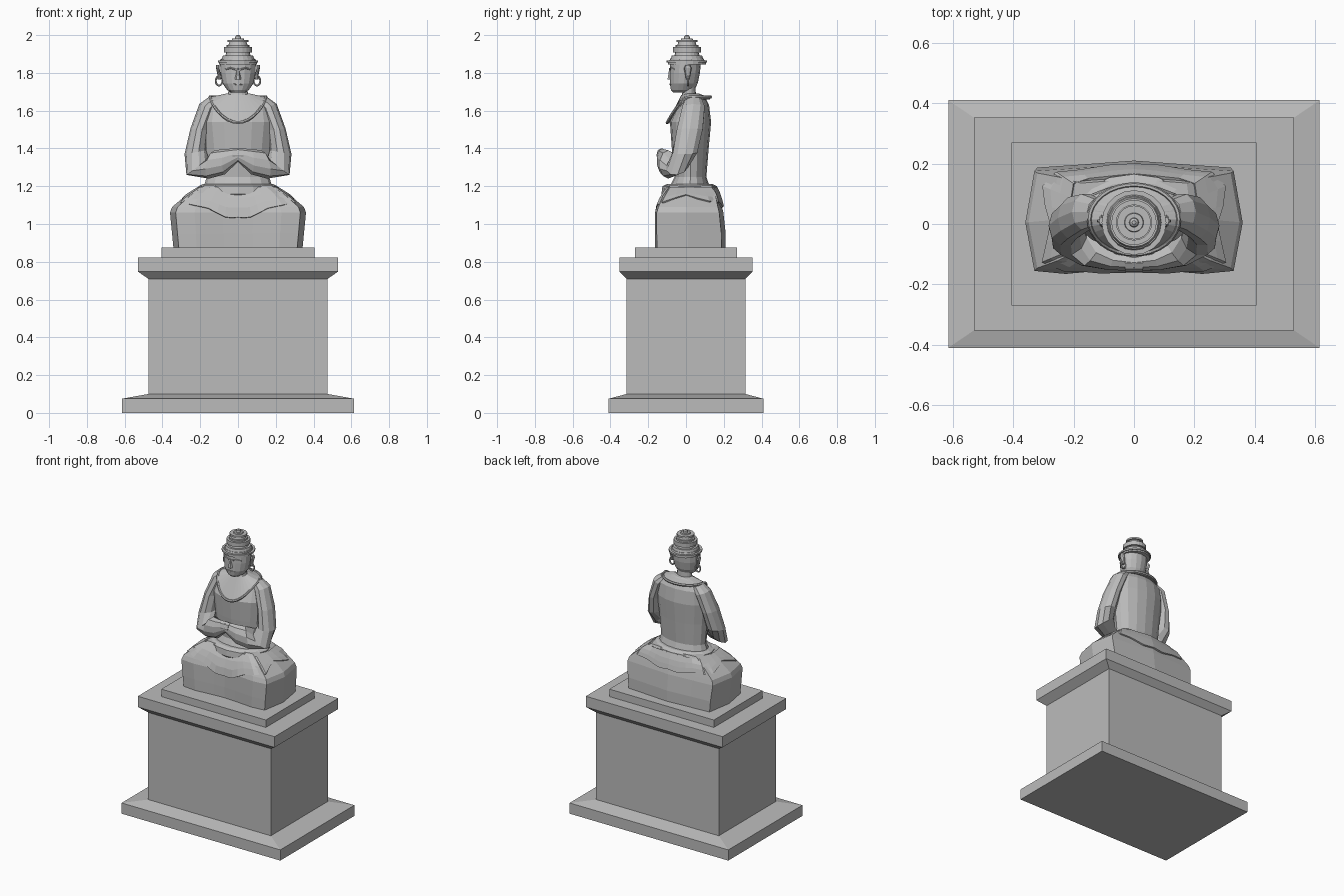
import bpy, bmesh, math
from math import sin, cos, tau
from mathutils import Vector
from mathutils.bvhtree import BVHTree

if "Cube" in bpy.data.objects:
    bpy.data.objects.remove(bpy.data.objects["Cube"])

stone = bpy.data.materials.new("grey stone")
stone.use_nodes = True
stone.diffuse_color = (0.5, 0.5, 0.5, 1)
stone.node_tree.nodes["Principled BSDF"].inputs["Base Color"].default_value = (0.5, 0.5, 0.5, 1)


def loft(name, rings, cap=True, closed=False):
    """Skin a list of equally long point rings."""
    bm = bmesh.new()
    vs = [[bm.verts.new(p) for p in ring] for ring in rings]
    n = len(vs[0])
    pairs = list(zip(vs, vs[1:])) + ([(vs[-1], vs[0])] if closed else [])
    for a, b in pairs:
        for i in range(n):
            j = (i + 1) % n
            bm.faces.new((a[i], a[j], b[j], b[i]))
    if cap and not closed:
        bm.faces.new(vs[0])
        bm.faces.new(vs[-1])
    bmesh.ops.recalc_face_normals(bm, faces=bm.faces)
    mesh = bpy.data.meshes.new(name)
    bm.to_mesh(mesh)
    bm.free()
    mesh.materials.append(stone)
    ob = bpy.data.objects.new(name, mesh)
    bpy.context.collection.objects.link(ob)
    return ob


def oval(z, rx, front, back, n=16):
    """Level elliptical ring between a front and a back depth."""
    mid, ry = (front + back) / 2, (back - front) / 2
    return [(rx * cos(tau * i / n), mid + ry * sin(tau * i / n), z) for i in range(n)]


def section(centre, u, v, n=10):
    """Elliptical ring spanned by two axis vectors."""
    c, u, v = Vector(centre), Vector(u), Vector(v)
    return [c + u * cos(tau * i / n) + v * sin(tau * i / n) for i in range(n)]


def rect(z, x, y):
    return [(-x, -y, z), (x, -y, z), (x, y, z), (-x, y, z)]


def mirrored(rings, side):
    return [[(p[0] * side, p[1], p[2]) for p in ring] for ring in rings]


def solidify(ob, thickness):
    mod = ob.modifiers.new("thickness", "SOLIDIFY")
    mod.thickness = thickness


# Pedestal: footing, shaft, cornice and plinth
loft("pedestal", [rect(*r) for r in (
    (0, .615, .41), (.075, .615, .41), (.10, .475, .315), (.71, .475, .315),
    (.748, .53, .352), (.823, .53, .352))])
loft("plinth", [rect(.823, .405, .27), rect(.875, .405, .27)])

# Crossed legs under the robe
half = [(0, .21), (.18, .197), (.33, .187), (.36, .01), (.33, -.155),
        (.23, -.165), (.08, -.152), (0, -.148)]
outline = half + [(-x, y) for x, y in half[-2:0:-1]]


def lap_ring(z, sx, front, back):
    return [(x * sx, front + (y + .165) / .375 * (back - front), z) for x, y in outline]


lap = loft("crossed_legs", [lap_ring(*r) for r in (
    (.875, .95, -.163, .21), (.95, .97, -.165, .21), (1.06, 1, -.165, .198),
    (1.09, .97, -.155, .19), (1.15, .77, -.13, .175), (1.205, .53, -.09, .15))])

# Robe hem draped over the legs
tree = BVHTree.FromPolygons([v.co for v in lap.data.vertices],
                            [p.vertices for p in lap.data.polygons])


def on_lap(angle, z):
    out = Vector((cos(angle), sin(angle), 0))
    hit = tree.ray_cast(Vector((0, 0, z)) + out, -out)[0]
    return (hit or Vector((0, 0, z)) + out * .15) + out * .012


def hem_height(angle):
    front = -sin(angle)
    return 1.15 - .12 * max(front, 0) ** 1.5 - .06 * max(-front, 0) + .006 * cos(8 * angle)


steps = [tau * i / 32 for i in range(32)]
hem = loft("robe_hem", [[on_lap(a, hem_height(a) * (1 - t) + 1.195 * t) for a in steps]
                        for t in (0, .33, .66, 1)], cap=False)
solidify(hem, .012)

# Waist sash
loft("sash", [oval(*r) for r in (
    (1.145, .2, -.12, .16), (1.16, .215, -.13, .17), (1.2, .21, -.125, .165),
    (1.212, .185, -.1, .14))])

# Torso
loft("torso", [oval(*r) for r in (
    (1.17, .19, -.1, .135), (1.25, .165, -.06, .108), (1.4, .178, -.075, .12),
    (1.54, .195, -.085, .133), (1.63, .18, -.04, .122), (1.675, .13, -.01, .1),
    (1.69, .06, 0, .07))])

# Collar flap: low in front, level behind
outer, inner = [], []
for a in steps:
    front = max(-sin(a), 0)
    outer.append((.148 * cos(a), .015 + .115 * sin(a), 1.672 - .135 * front ** 1.6))
    inner.append((.055 * cos(a), .015 + .04 * sin(a), 1.692 - .01 * front))
collar = loft("collar", [outer, inner], cap=False)
solidify(collar, .012)
loft("collar_rim", [section(p, (.008 * cos(a), .008 * sin(a), 0), (0, 0, .009), 6)
                    for p, a in zip(outer, steps)], closed=True)

# Sleeved arms meeting in front of the belly
arm = [section(*s) for s in (
    ((.12, .04, 1.66), (.035, 0, .012), (0, .045, 0)),
    ((.16, .04, 1.62), (.045, 0, .015), (0, .062, 0)),
    ((.205, .02, 1.5), (.047, 0, .005), (0, .072, 0)),
    ((.226, -.005, 1.38), (.057, 0, -.01), (0, .068, 0)),
    ((.215, -.045, 1.305), (.058, 0, -.045), (-.01, .06, .01)),
    ((.14, -.095, 1.315), (.015, 0, -.075), (-.03, .045, 0)),
    ((.07, -.12, 1.33), (0, 0, -.067), (-.015, .034, 0)),
    ((0, -.128, 1.365), (0, 0, -.036), (0, .028, 0)))]
for label, side in (("left", 1), ("right", -1)):
    loft(label + "_arm", mirrored(arm, side))
loft("clasped_hands", [section((x, -.13, 1.365), (0, 0, .036), (0, .027, 0), 8)
                       for x in (-.03, .03)])

# Neck and head
loft("neck", [oval(*r) for r in (
    (1.66, .065, -.03, .065), (1.69, .052, -.02, .052), (1.74, .05, -.018, .05))])
loft("head", [oval(*r) for r in (
    (1.695, .035, -.068, .02), (1.71, .058, -.08, .045), (1.745, .082, -.086, .062),
    (1.80, .093, -.086, .074), (1.87, .095, -.085, .08))])

# Face details
loft("nose", [oval(1.765, .016, -.1, -.07, 6), oval(1.775, .015, -.098, -.07, 6),
              oval(1.825, .006, -.09, -.07, 6)])
loft("lips", [section((x, -.081 + 5 * x * x, 1.74), (0, 0, h), (0, .008, 0), 6)
              for x, h in ((-.03, .002), (0, .007), (.03, .002))])
for label, side in (("left", 1), ("right", -1)):
    brow = [section((x, y, z), (0, 0, .005), (0, .006, 0), 6)
            for x, y, z in ((.012, -.084, 1.818), (.04, -.077, 1.826), (.068, -.058, 1.818))]
    loft(label + "_brow", mirrored(brow, side))
    # Ear with long lobe, and ring
    ear = [section((x, .01, z), (.009, 0, 0), (0, d, 0), 8)
           for x, z, d in ((.1, 1.765, .01), (.1, 1.79, .014), (.107, 1.825, .022),
                           (.107, 1.842, .012))]
    loft(label + "_ear", mirrored(ear, side))
    ring = [section((.1 + .018 * cos(a), .01, 1.758 + .025 * sin(a)),
                    (.005 * cos(a), 0, .005 * sin(a)), (0, .006, 0), 6)
            for a in steps[::2]]
    loft(label + "_earring", mirrored(ring, side), closed=True)

# Tiered headdress, each tier a short disc
tiers = [(1.855, .1, .1), (1.866, .107, .107), (1.876, .092, .088), (1.893, .085, .08),
         (1.908, .066, .062), (1.937, .075, .075), (1.948, .06, .06), (1.963, .05, .046),
         (1.975, .056, .056), (1.983, .032, .03), (1.994, .016, .014)]
rings = []
z = 1.845
for top, low, high in tiers:
    rings += [oval(z, low, .005 - low, .005 + low, 20),
              oval(top, high, .005 - high, .005 + high, 20)]
    z = top
rings.append(oval(2.0, .006, -.001, .011, 20))
loft("headdress", rings)
